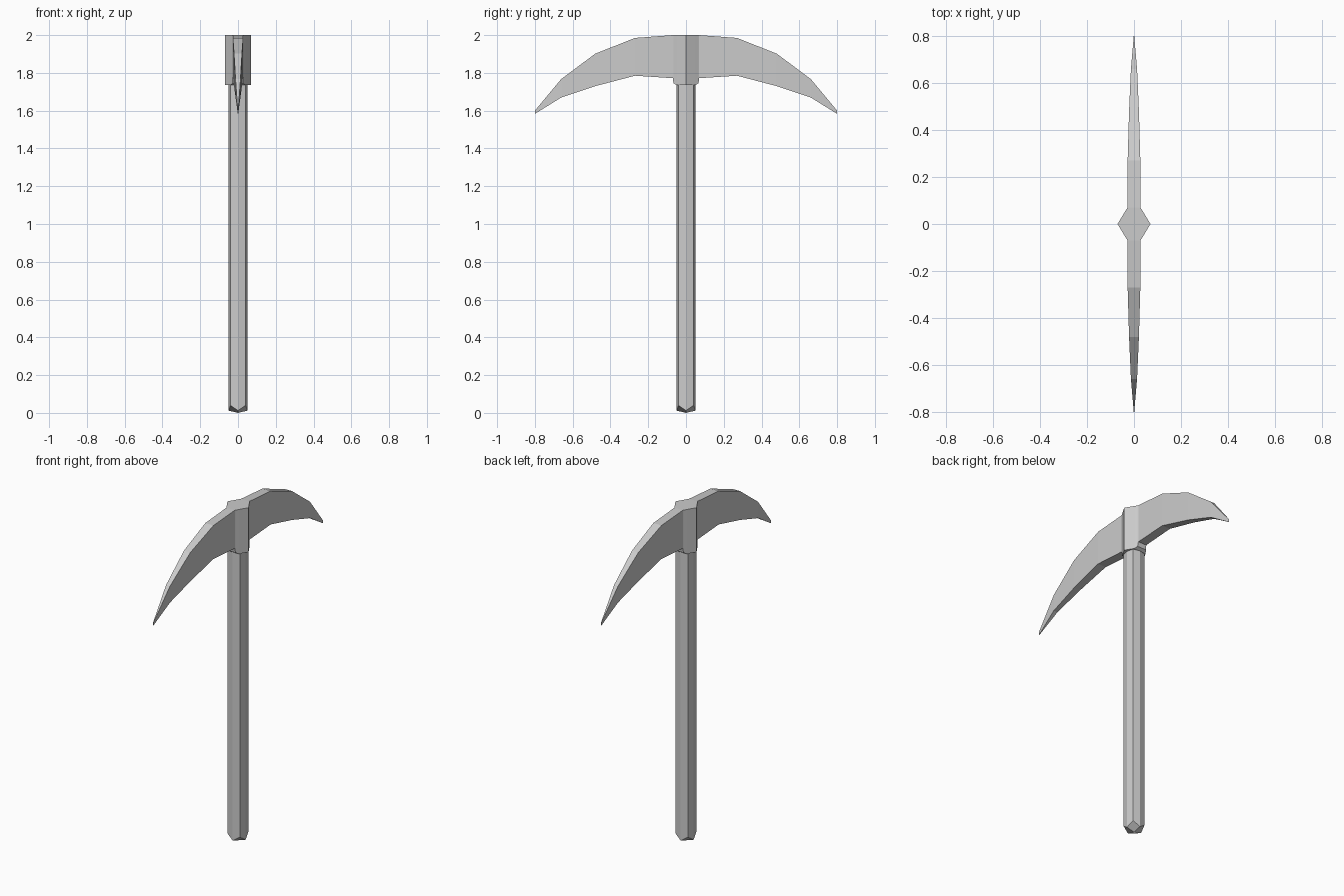
import bpy
import bmesh

cube = bpy.data.objects.get("Cube")
if cube:
    bpy.data.objects.remove(cube, do_unlink=True)

# One plain grey
grey = bpy.data.materials.new("plain_grey")
grey.use_nodes = True
COLOUR = (0.6, 0.6, 0.6, 1)
grey.diffuse_color = COLOUR
grey.node_tree.nodes["Principled BSDF"].inputs["Base Color"].default_value = COLOUR


def finish(bm, name):
    bmesh.ops.recalc_face_normals(bm, faces=bm.faces)
    mesh = bpy.data.meshes.new(name)
    bm.to_mesh(mesh)
    bm.free()
    mesh.materials.append(grey)
    obj = bpy.data.objects.new(name, mesh)
    bpy.context.collection.objects.link(obj)
    return obj


def bridge(bm, a, b):
    n = len(a)
    for i in range(n):
        j = (i + 1) % n
        bm.faces.new((a[i], a[j], b[j], b[i]))


# Handle: eight-sided shaft, corners raised at the foot above a shallow point
AXIS, CORNER, TOP = 0.05, 0.04, 1.76
outline = [(AXIS, 0), (CORNER, CORNER), (0, AXIS), (-CORNER, CORNER),
           (-AXIS, 0), (-CORNER, -CORNER), (0, -AXIS), (CORNER, -CORNER)]
bm = bmesh.new()
foot = [bm.verts.new((x, y, 0.04 if i % 2 else 0.012)) for i, (x, y) in enumerate(outline)]
head_end = [bm.verts.new((x, y, TOP)) for x, y in outline]
bridge(bm, foot, head_end)
bm.faces.new(head_end)
point = bm.verts.new((0, 0, 0))
for i in range(0, 8, 2):
    bm.faces.new((foot[i], foot[i + 1], foot[(i + 2) % 8], point))
finish(bm, "handle")

# Head: rectangular sections from the collar out to the tip
# (distance from the middle, half width, top, bottom)
stations = [
    (0.0, 0.07, 2.0, 1.735),
    (0.05, 0.04, 2.0, 1.735),
    (0.066, 0.03, 2.0, 1.745),
    (0.07, 0.028, 2.0, 1.772),
    (0.27, 0.027, 1.985, 1.785),
    (0.48, 0.021, 1.902, 1.73),
    (0.66, 0.013, 1.768, 1.67),
    (0.80, 0.001, 1.60, 1.583),
]
sections = [(-y, w, t, b) for y, w, t, b in reversed(stations[1:])] + stations
bm = bmesh.new()
rings = [[bm.verts.new(p) for p in ((-w, y, b), (w, y, b), (w, y, t), (-w, y, t))]
         for y, w, t, b in sections]
for a, b in zip(rings, rings[1:]):
    bridge(bm, a, b)
bm.faces.new(rings[0])
bm.faces.new(rings[-1])
finish(bm, "pick_head")
